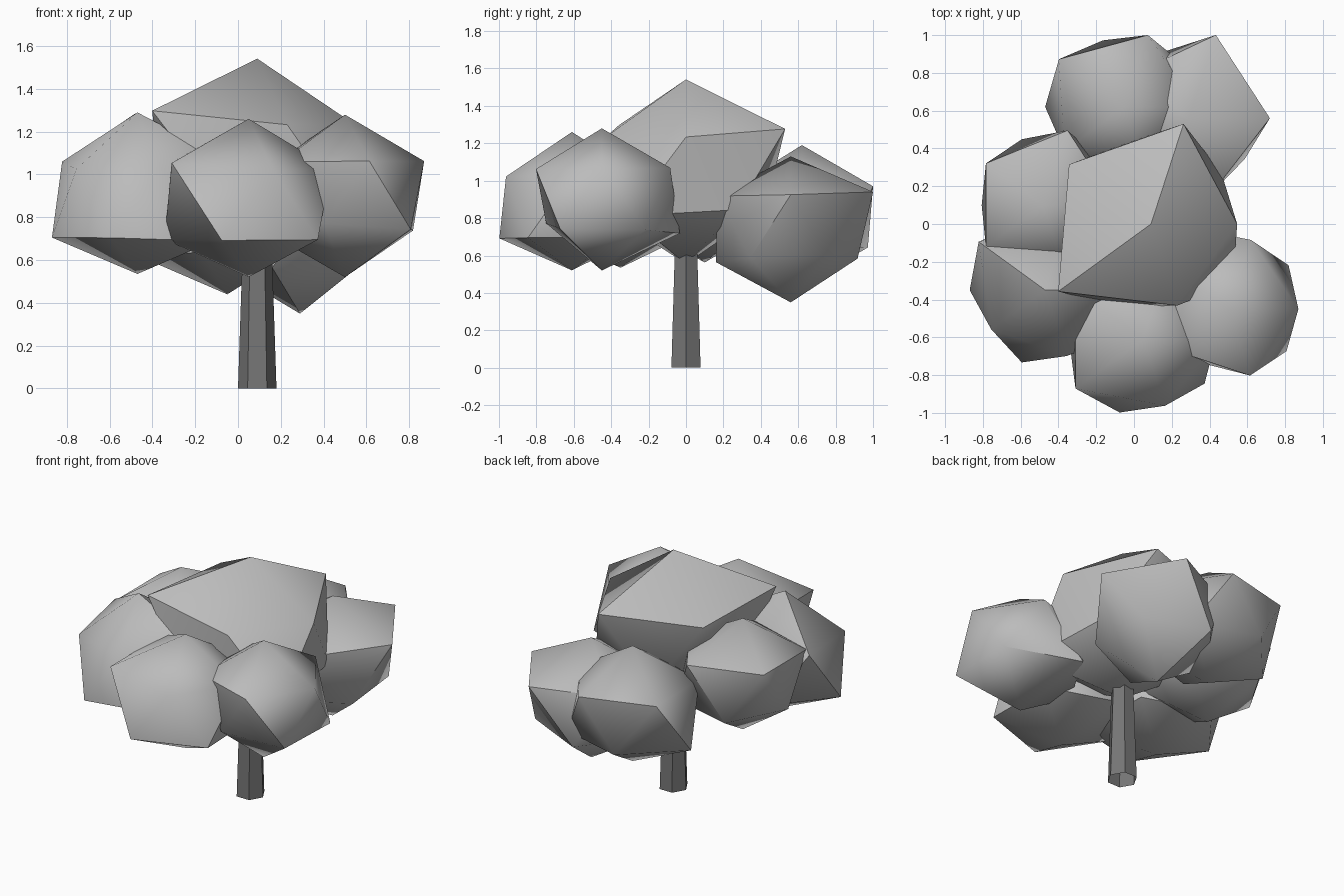
import bpy, bmesh, math

if "Cube" in bpy.data.objects:
    bpy.data.objects.remove(bpy.data.objects["Cube"])


def material(name, value):
    m = bpy.data.materials.new(name)
    m.diffuse_color = (value, value, value, 1.0)
    m.use_nodes = True
    m.node_tree.nodes["Principled BSDF"].inputs["Base Color"].default_value = m.diffuse_color
    return m


leaf_grey = material("leaf_grey", 0.5)
trunk_grey = material("trunk_dark_grey", 0.18)


def finish(bm, name, mat, smooth_angle=45):
    """Turn a bmesh into an object, keeping edges sharper than the angle."""
    bm.normal_update()
    for f in bm.faces:
        f.smooth = True
    for e in bm.edges:
        e.smooth = e.calc_face_angle(math.pi) < math.radians(smooth_angle)
    mesh = bpy.data.meshes.new(name)
    bm.to_mesh(mesh)
    bm.free()
    mesh.materials.append(mat)
    obj = bpy.data.objects.new(name, mesh)
    bpy.context.collection.objects.link(obj)
    return obj


def foliage(name, centre, top, bottom, ring):
    """Slightly flattened icosahedron; each corner has its own radius.
    ring = radii of the side corners, every 36 degrees from +x."""
    bm = bmesh.new()
    bmesh.ops.create_icosphere(bm, subdivisions=1, radius=1.0)
    for v in bm.verts:
        if abs(v.co.z) > 0.9:
            r = top if v.co.z > 0 else bottom
        else:
            r = ring[round(math.degrees(math.atan2(v.co.y, v.co.x)) / 36) % 10]
        x, y, z = v.co * r
        v.co = (centre[0] + x, centre[1] + y, centre[2] + z * 0.85)
    return finish(bm, name, leaf_grey)


# Foliage clumps: one large crown and six around it
foliage("crown", (0.09, 0, 1.04), 0.59, 0.57,
        (0.51, 0.515, 0.623, 0.50, 0.60, 0.50, 0.679, 0.52, 0.507, 0.60))
foliage("front_clump", (0.05, -0.61, 0.865), 0.465, 0.405,
        (0.43, 0.43, 0.43, 0.43, 0.50, 0.44, 0.497, 0.456, 0.414, 0.447))
foliage("right_clump", (0.50, -0.45, 0.905), 0.441, 0.453,
        (0.414, 0.44, 0.43, 0.49, 0.43, 0.43, 0.41, 0.35, 0.414, 0.425))
foliage("front_left_clump", (-0.47, -0.35, 0.875), 0.488, 0.40,
        (0.49, 0.43, 0.43, 0.43, 0.487, 0.447, 0.395, 0.45, 0.41, 0.49))
foliage("left_clump", (-0.48, 0.10, 0.92), 0.43, 0.42,
        (0.43, 0.43, 0.465, 0.41, 0.42, 0.365, 0.42, 0.42, 0.43, 0.43))
foliage("back_clump", (-0.05, 0.62, 0.80), 0.459, 0.424,
        (0.43, 0.43, 0.447, 0.414, 0.48, 0.47, 0.44, 0.43, 0.43, 0.43))
foliage("back_right_clump", (0.29, 0.56, 0.743), 0.455, 0.463,
        (0.48, 0.37, 0.518, 0.42, 0.43, 0.43, 0.43, 0.47, 0.46, 0.41))

# Six-sided tapered trunk, open at both ends
bm = bmesh.new()
bmesh.ops.create_cone(bm, cap_ends=False, segments=6, radius1=0.09, radius2=0.065, depth=0.75)
a = max(bm.verts, key=lambda v: v.co.x)
turn = -math.atan2(a.co.y, a.co.x)          # put a corner on +x
c, s = math.cos(turn), math.sin(turn)
for v in bm.verts:
    x, y, z = v.co
    v.co = (0.09 + x * c - y * s, x * s + y * c, z + 0.375)
finish(bm, "trunk", trunk_grey)
